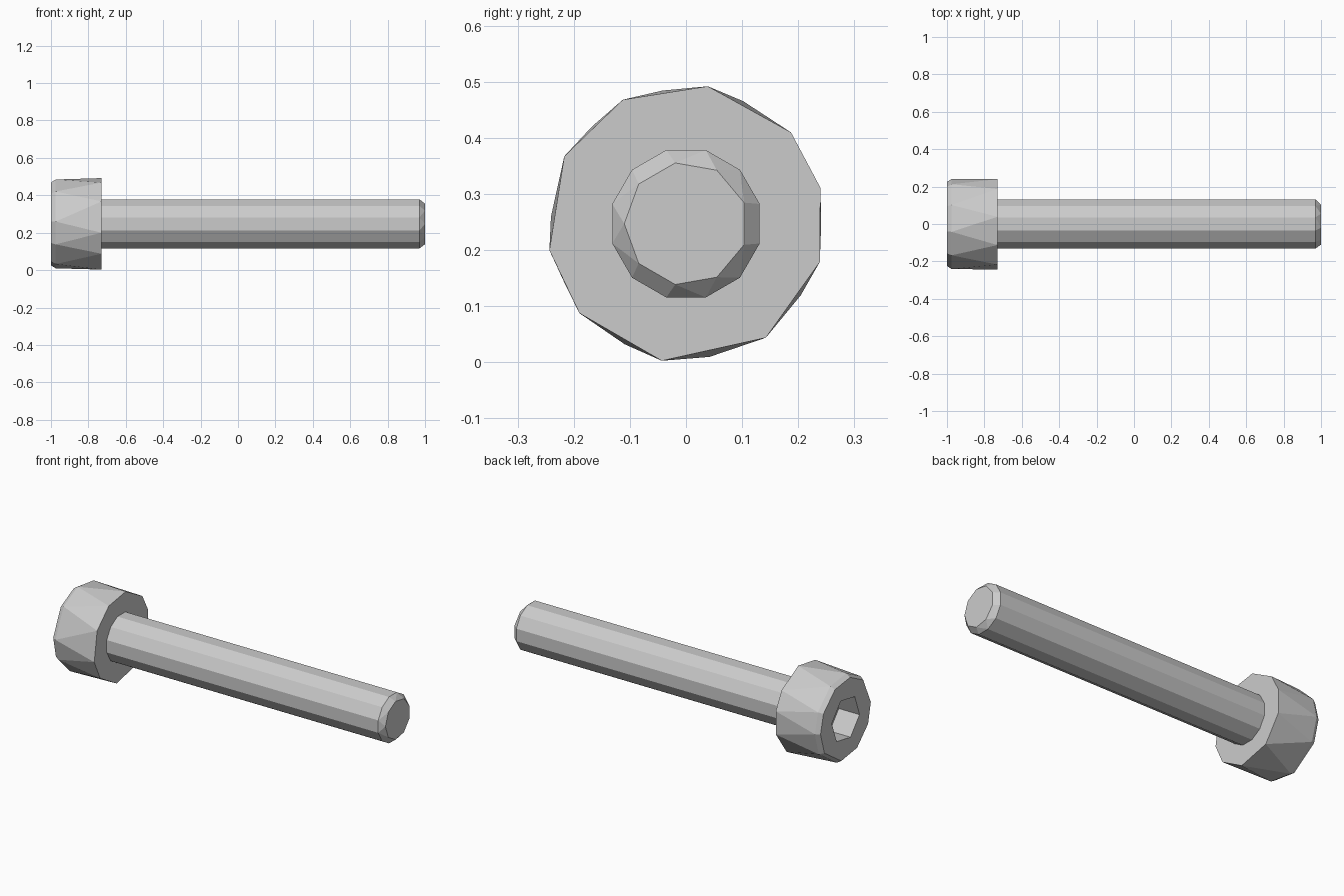
import bpy, bmesh
from math import cos, sin, radians

if "Cube" in bpy.data.objects:
    bpy.data.objects.remove(bpy.data.objects["Cube"])

CZ = 0.247  # axis height


def hull_part(name, rings):
    """Convex faceted solid along x from rings of (x, radius, angles)."""
    bm = bmesh.new()
    for x, r, angles in rings:
        for a in angles:
            bm.verts.new((x, r * cos(radians(a)), CZ + r * sin(radians(a))))
    res = bmesh.ops.convex_hull(bm, input=bm.verts)
    loose = [v for v in bm.verts if not v.link_faces]
    bmesh.ops.delete(bm, geom=loose, context='VERTS')
    bmesh.ops.dissolve_limit(bm, angle_limit=radians(0.5),
                             verts=bm.verts, edges=bm.edges)
    bmesh.ops.recalc_face_normals(bm, faces=bm.faces)
    me = bpy.data.meshes.new(name)
    bm.to_mesh(me)
    bm.free()
    ob = bpy.data.objects.new(name, me)
    bpy.context.collection.objects.link(ob)
    return ob


def combine(target, other, operation):
    mod = target.modifiers.new(operation.lower(), 'BOOLEAN')
    mod.operation = operation
    mod.solver = 'EXACT'
    mod.object = other
    bpy.context.view_layer.objects.active = target
    bpy.ops.object.modifier_apply(modifier=mod.name)
    bpy.data.objects.remove(other)


# Head: coarse uneven underside, finer rim with a small bevel
under = [81, 41, 15, -16, -55, -100, -140, -169, 151, 117]
rim = [65, 100, 134, 177, -153, -117, -80, -32, 0, 28]
screw = hull_part("cap_screw", [(-0.73, 0.248, under),
                                (-0.975, 0.241, rim),
                                (-1.0, 0.225, rim)])

# Shank: twelve sides with a chamfered tip
sides = [15 + 30 * i for i in range(12)]
tip = [20 + 40 * i for i in range(9)]
shank = hull_part("shank", [(-0.8, 0.136, sides),
                            (0.97, 0.136, sides),
                            (1.0, 0.11, tip)])
combine(screw, shank, 'UNION')

# Hexagonal socket in the head
hexa = [10 + 60 * i for i in range(6)]
socket = hull_part("socket_cutter", [(-1.1, 0.126, hexa), (-0.87, 0.126, hexa)])
socket.hide_render = True
combine(screw, socket, 'DIFFERENCE')
